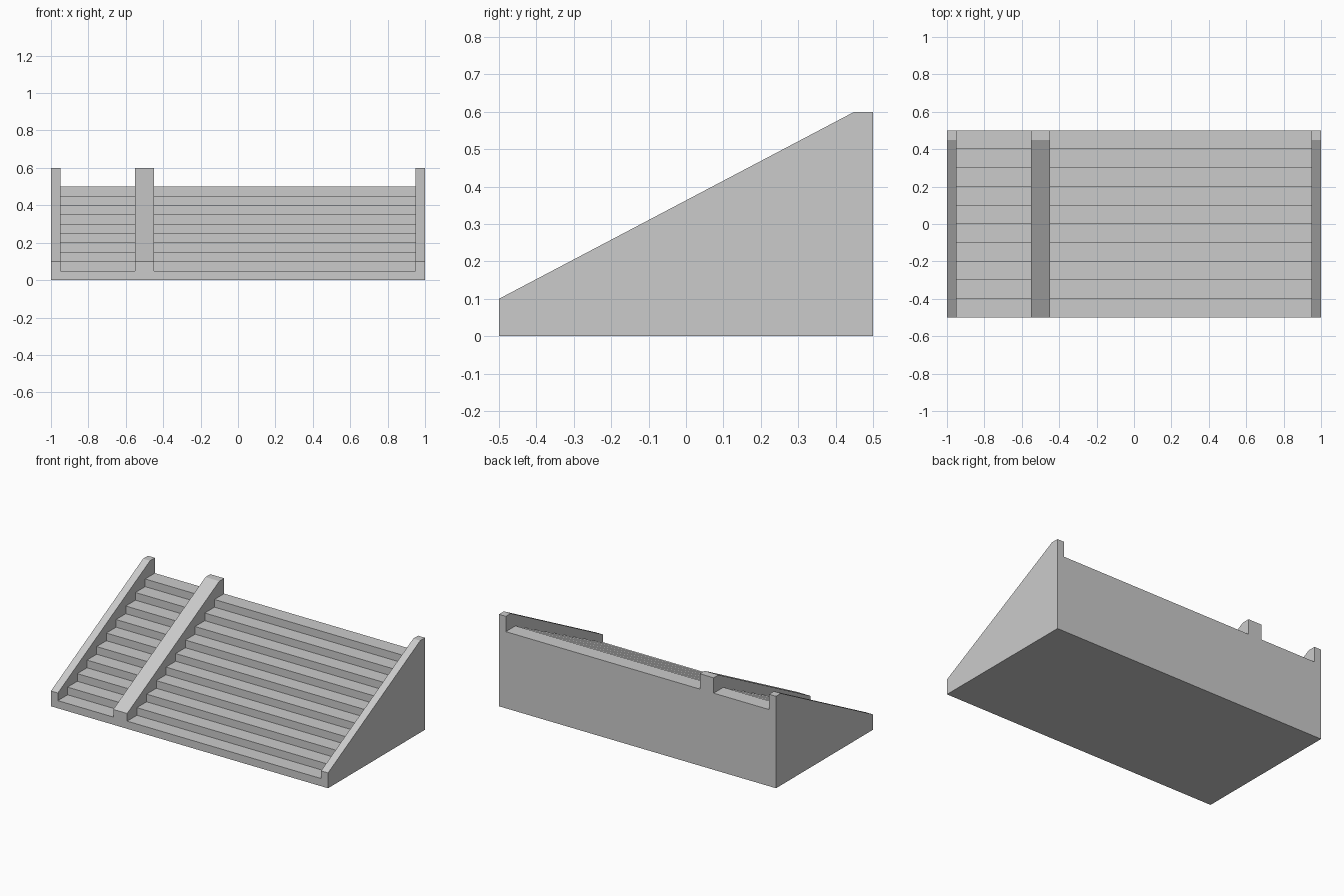
import bpy, bmesh

if "Cube" in bpy.data.objects:
    bpy.data.objects.remove(bpy.data.objects["Cube"])

STEPS, RUN, RISE = 10, 0.1, 0.05


def extrude_profile(name, profile, x0, x1):
    """Solid made from a (y, z) profile swept from x0 to x1."""
    bm = bmesh.new()
    face = bm.faces.new([bm.verts.new((x0, y, z)) for y, z in profile])
    ext = bmesh.ops.extrude_face_region(bm, geom=[face])
    moved = [v for v in ext["geom"] if isinstance(v, bmesh.types.BMVert)]
    bmesh.ops.translate(bm, verts=moved, vec=(x1 - x0, 0, 0))
    bmesh.ops.recalc_face_normals(bm, faces=bm.faces)
    mesh = bpy.data.meshes.new(name)
    bm.to_mesh(mesh)
    bm.free()
    obj = bpy.data.objects.new(name, mesh)
    bpy.context.collection.objects.link(obj)
    return obj


# Solid block with the sloping top of the side walls
staircase = extrude_profile(
    "staircase",
    [(-0.5, 0), (0.5, 0), (0.5, 0.6), (0.45, 0.6), (-0.5, 0.1)], -1, 1)

# Stepped space above the treads, overshooting front, back and top
space = [(-0.6, RISE)]
for i in range(1, STEPS):
    y = -0.5 + i * RUN
    space += [(y, i * RISE), (y, (i + 1) * RISE)]
space += [(0.6, STEPS * RISE), (0.6, 0.8), (-0.6, 0.8)]

# Carve the narrow and wide flights, leaving two side walls and a divider
for name, x0, x1 in (("narrow_flight", -0.95, -0.55), ("wide_flight", -0.45, 0.95)):
    cutter = extrude_profile(name + "_cutter", space, x0, x1)
    cutter.hide_render = True
    cutter.hide_set(True)
    mod = staircase.modifiers.new(name, "BOOLEAN")
    mod.operation = "DIFFERENCE"
    mod.solver = "EXACT"
    mod.object = cutter
